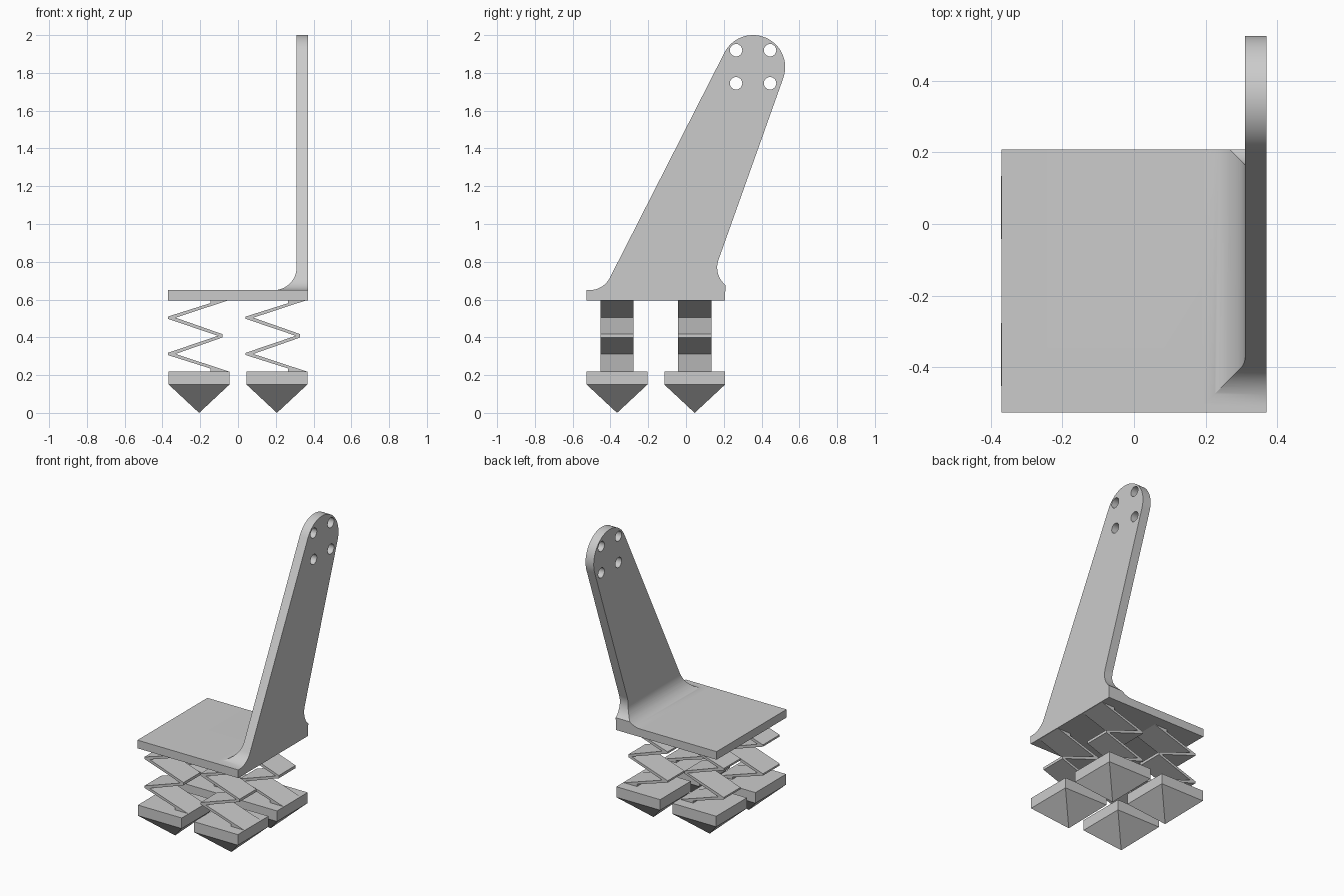
import bpy, bmesh
from math import sin, cos, radians, atan2, degrees

if "Cube" in bpy.data.objects:
    bpy.data.objects.remove(bpy.data.objects["Cube"])

grey = bpy.data.materials.new("plain grey")
grey.use_nodes = True
colour = (0.6, 0.6, 0.6, 1)
grey.diffuse_color = colour
grey.node_tree.nodes["Principled BSDF"].inputs["Base Color"].default_value = colour


def finish(name, bm):
    bmesh.ops.recalc_face_normals(bm, faces=bm.faces[:])
    mesh = bpy.data.meshes.new(name)
    bm.to_mesh(mesh)
    bm.free()
    mesh.materials.append(grey)
    ob = bpy.data.objects.new(name, mesh)
    bpy.context.collection.objects.link(ob)
    return ob


def prism(name, outline, axis, start, end):
    """Extrude an outline along x (points are y, z) or along y (points are x, z)."""
    bm = bmesh.new()
    place = (lambda a, b: (start, a, b)) if axis == "x" else (lambda a, b: (a, start, b))
    face = bm.faces.new([bm.verts.new(place(a, b)) for a, b in outline])
    new = bmesh.ops.extrude_face_region(bm, geom=[face])["geom"]
    d = end - start
    bmesh.ops.translate(bm, verts=[v for v in new if isinstance(v, bmesh.types.BMVert)],
                        vec=(d, 0, 0) if axis == "x" else (0, d, 0))
    return finish(name, bm)


def arc(cx, cz, r, a0, a1, n=16):
    angles = [radians(a0 + (a1 - a0) * i / n) for i in range(n + 1)]
    return [(cx + r * cos(a), cz + r * sin(a)) for a in angles]


def cut(ob, tool, operation):
    mod = ob.modifiers.new(operation.lower(), "BOOLEAN")
    mod.operation, mod.solver, mod.object = operation, "EXACT", tool
    tool.hide_render = True
    bpy.context.view_layer.objects.active = ob
    bpy.ops.object.modifier_apply(modifier=mod.name)
    bpy.data.objects.remove(tool)


# Bracket: side outline crossed with front outline, which mitres the fillets
HALF, BACK, LOW, TOP, R = 0.37, 0.207, 0.596, 0.65, 0.12
lip = degrees(atan2(-0.094, BACK - 0.285))
side = [(-0.526, LOW), (BACK, LOW)]
side += arc(0.285, TOP + R, R, lip % 360, 160)
side += arc(0.355, 1.83, 0.17, -20, 153, 40)
side += arc(-0.51, TOP + R, R, -27, -90)
side += [(-0.526, TOP)]
front = [(-HALF, LOW), (HALF + 0.1, LOW), (HALF + 0.1, 2.1), (0.31, 2.1)]
front += arc(0.31 - R, TOP + R, R, 0, -90) + [(-HALF, TOP)]
bracket = prism("bracket", side, "x", -HALF - 0.1, HALF)
cut(bracket, prism("front_cutter", front, "y", -1, 1), "INTERSECT")

# Bolt holes
for y in (0.265, 0.445):
    for z in (1.745, 1.92):
        hole = prism("hole_cutter", arc(y, z, 0.033, 0, 345, 23), "x", 0.2, 0.5)
        cut(bracket, hole, "DIFFERENCE")

# Zigzag spring outline, mirrored about its mid height
MID = 0.408
right = [(0.155, 0.22), (-0.125, 0.312), (0.123, MID - 0.009)]
left = [(0.1, MID), (-0.165, 0.318), (-0.165, 0.306), (0.06, 0.235), (0.06, 0.22)]


def flip(points):
    return [(x, 2 * MID - z) for x, z in reversed(points)]


zigzag = right + flip(right) + flip(left[1:]) + left

# Springs and pointed feet
S = 0.161
for xn, x in (("right", -0.206), ("left", 0.206)):
    for yn, y in (("front", -0.365), ("back", 0.046)):
        prism(f"{yn}_{xn}_spring", [(x + a, b) for a, b in zigzag], "y", y - 0.088, y + 0.088)
        bm = bmesh.new()
        corners = ((-S, -S), (S, -S), (S, S), (-S, S))
        rings = [[bm.verts.new((x + a, y + b, z)) for a, b in corners] for z in (0.15, 0.22)]
        tip = bm.verts.new((x, y, 0))
        bm.faces.new(rings[1])
        for i in range(4):
            j = (i + 1) % 4
            bm.faces.new((rings[0][i], rings[0][j], rings[1][j], rings[1][i]))
            bm.faces.new((rings[0][j], rings[0][i], tip))
        finish(f"{yn}_{xn}_foot", bm)

# Smooth only the bracket curves
bpy.ops.object.select_all(action="DESELECT")
bracket.select_set(True)
bpy.context.view_layer.objects.active = bracket
bpy.ops.object.shade_smooth_by_angle(angle=radians(25))
